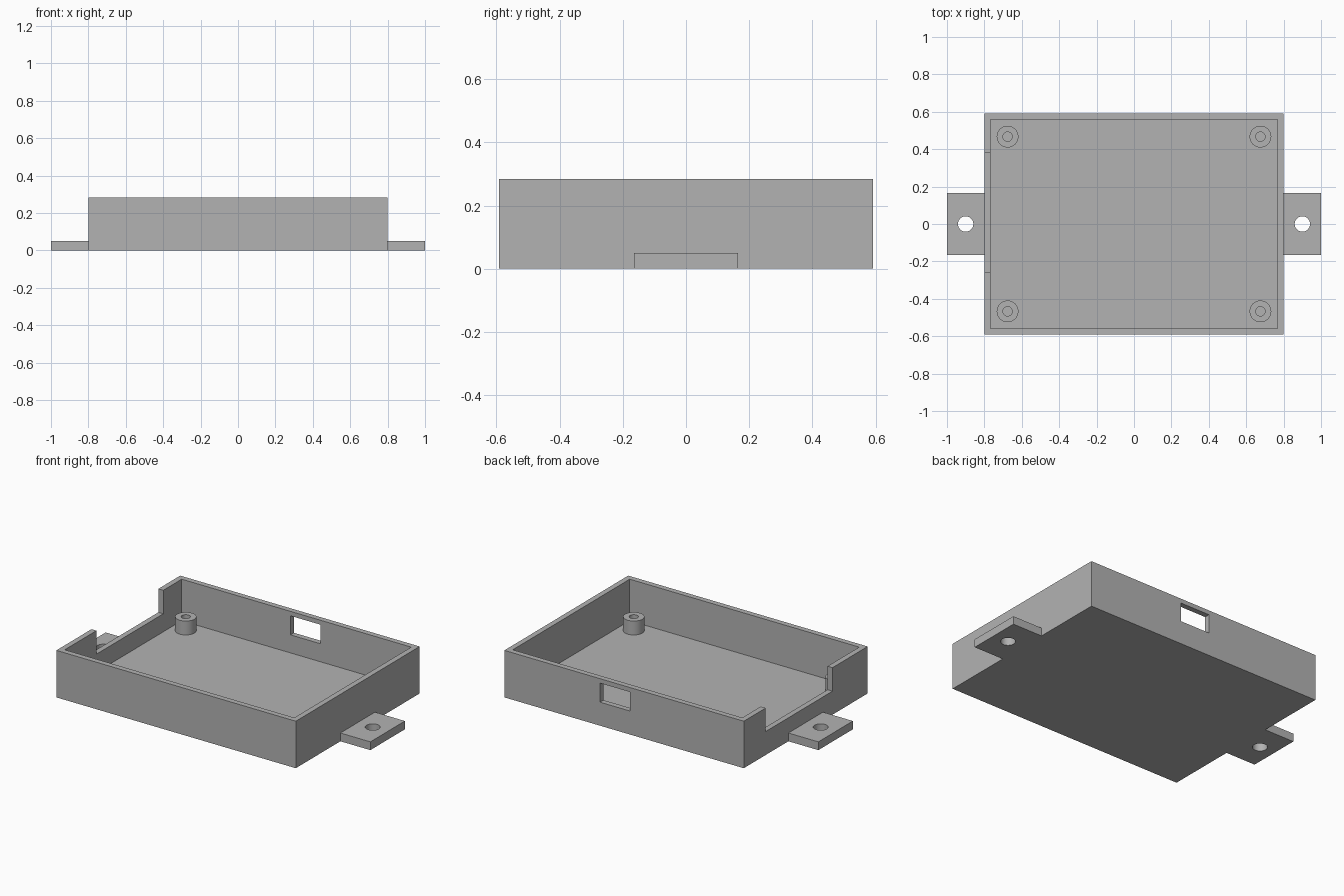
import bpy
import math

old = bpy.data.objects.get("Cube")
if old:
    bpy.data.objects.remove(old, do_unlink=True)

# Main dimensions
HALF_X, HALF_Y, HEIGHT = 0.8, 0.591, 0.284
WALL = 0.033
PORT_Z = 0.142          # sill of both wall openings
POST_X, POST_Y, POST_TOP = 0.676, 0.467, 0.117
TAB_LEN, TAB_HALF_Y, TAB_H = 0.2, 0.165, 0.05

grey = bpy.data.materials.new("plain_grey")
grey.use_nodes = True
colour = (0.45, 0.45, 0.45, 1)
grey.diffuse_color = colour
grey.node_tree.nodes["Principled BSDF"].inputs["Base Color"].default_value = colour


def block(name, low, high):
    """Box between two opposite corners."""
    centre = [(a + b) / 2 for a, b in zip(low, high)]
    bpy.ops.mesh.primitive_cube_add(size=1, location=centre)
    obj = bpy.context.object
    obj.name = name
    obj.scale = [b - a for a, b in zip(low, high)]
    bpy.ops.object.transform_apply(location=False, rotation=False, scale=True)
    obj.data.materials.append(grey)
    return obj


def cylinder(name, x, y, radius, z0, z1):
    """Upright cylinder from z0 to z1."""
    bpy.ops.mesh.primitive_cylinder_add(
        vertices=48, radius=radius, depth=z1 - z0, location=(x, y, (z0 + z1) / 2))
    obj = bpy.context.object
    obj.name = name
    obj.data.materials.append(grey)
    return obj


def cut(target, *cutters):
    """Subtract the cutters from the target and remove them."""
    bpy.ops.object.select_all(action="DESELECT")
    target.select_set(True)
    bpy.context.view_layer.objects.active = target
    for cutter in cutters:
        cutter.hide_render = True
        mod = target.modifiers.new("cut", "BOOLEAN")
        mod.operation = "DIFFERENCE"
        mod.solver = "EXACT"
        mod.object = cutter
        bpy.ops.object.modifier_apply(modifier=mod.name)
        bpy.data.objects.remove(cutter, do_unlink=True)
    bpy.ops.object.shade_smooth_by_angle(angle=math.radians(30))


# Open tray with a wide side notch and a window in the back wall
tray = block("tray", (-HALF_X, -HALF_Y, 0), (HALF_X, HALF_Y, HEIGHT))
cavity = block("cavity_cutter", (WALL - HALF_X, WALL - HALF_Y, WALL),
               (HALF_X - WALL, HALF_Y - WALL, HEIGHT + 0.1))
notch = block("notch_cutter", (-HALF_X - 0.1, -0.256, PORT_Z),
              (-HALF_X + 0.1, 0.382, HEIGHT + 0.1))
window = block("window_cutter", (-0.04, HALF_Y - 0.1, PORT_Z),
               (0.16, HALF_Y + 0.1, 0.257))
cut(tray, cavity, notch, window)

for x_name, sx in (("left", 1), ("right", -1)):
    # Mounting tab with a screw hole
    inner, outer = sx * HALF_X, sx * (HALF_X + TAB_LEN)
    tab = block(x_name + "_mounting_tab",
                (min(inner, outer), -TAB_HALF_Y, 0),
                (max(inner, outer), TAB_HALF_Y, TAB_H))
    cut(tab, cylinder("tab_hole_cutter", (inner + outer) / 2, 0, 0.041, -0.1, 0.2))

    # Hollow standoff posts in the corners
    for y_name, sy in (("front", -1), ("back", 1)):
        x, y = sx * POST_X, sy * POST_Y
        post = cylinder(y_name + "_" + x_name + "_post", x, y, 0.058, WALL, POST_TOP)
        cut(post, cylinder("post_hole_cutter", x, y, 0.025, 0, 0.2))
